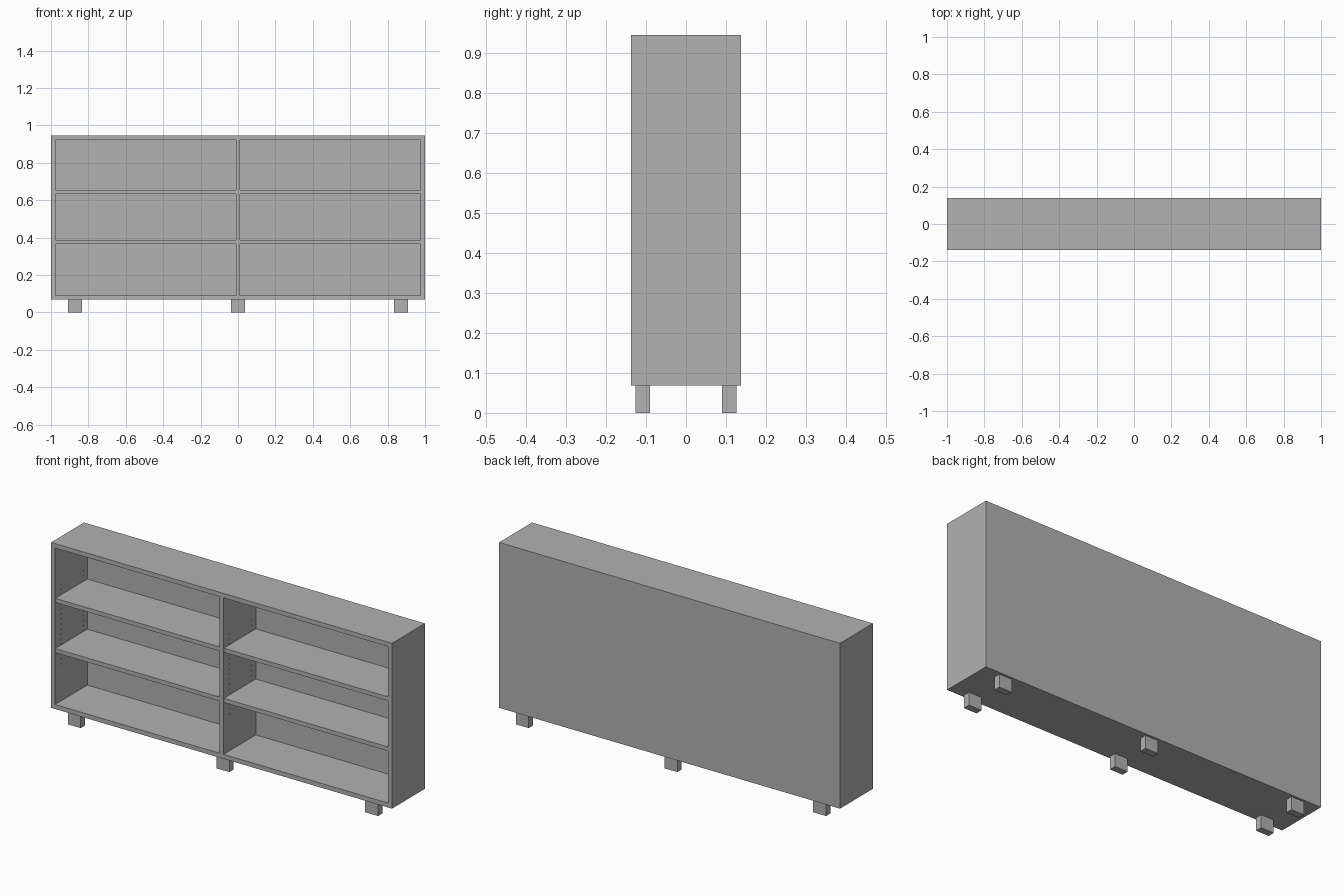
import bpy
import bmesh
from math import pi
from mathutils import Matrix, Vector

if "Cube" in bpy.data.objects:
    bpy.data.objects.remove(bpy.data.objects["Cube"])

# Single flat finish
grey = bpy.data.materials.new("warm_grey")
grey.use_nodes = True
colour = (0.445, 0.445, 0.445, 1)
grey.diffuse_color = colour
for node in grey.node_tree.nodes:
    if node.type == "BSDF_PRINCIPLED":
        node.inputs["Base Color"].default_value = colour

# Overall sizes
W, D = 1.0, 0.138            # half width, half depth
BASE, TOP = 0.068, 0.945     # carcass bottom and top
T = 0.0235                   # board thickness
BACK = 0.006                 # back panel thickness
PITCH = 0.0266               # spacing of the peg holes
SHELVES = (0.366, 0.632)     # undersides of the shelves


def finish(name, bm):
    mesh = bpy.data.meshes.new(name)
    bm.to_mesh(mesh)
    bm.free()
    mesh.materials.append(grey)
    obj = bpy.data.objects.new(name, mesh)
    bpy.context.collection.objects.link(obj)
    return obj


def board(name, low, high):
    """Box between two opposite corners."""
    low, high = Vector(low), Vector(high)
    bm = bmesh.new()
    bmesh.ops.create_cube(bm, size=1)
    bmesh.ops.scale(bm, vec=high - low, verts=bm.verts)
    bmesh.ops.translate(bm, vec=(low + high) / 2, verts=bm.verts)
    return finish(name, bm)


# Carcass
board("top_panel", (-W, -D, TOP - T), (W, D, TOP))
board("bottom_panel", (-W, -D, BASE), (W, D, BASE + T))
board("back_panel", (-W + T, D - BACK, BASE + T), (W - T, D, TOP - T))
right = board("right_side", (-W, -D, BASE + T), (-W + T, D, TOP - T))
left = board("left_side", (W - T, -D, BASE + T), (W, D, TOP - T))
divider = board("divider", (-T / 2, -D, BASE + T), (T / 2, D - BACK, TOP - T))

# Blind peg holes in the upright boards
bm = bmesh.new()
for x in (-W + T, -T / 2, T / 2, W - T):
    for y in (-0.088, 0.097):
        for i in range(17):
            z = SHELVES[0] + (i - 3) * PITCH
            place = Matrix.Translation((x, y, z)) @ Matrix.Rotation(pi / 2, 4, "Y")
            bmesh.ops.create_cone(bm, cap_ends=True, segments=10, radius1=0.003,
                                  radius2=0.003, depth=0.016, matrix=place)
cutter = finish("peg_hole_cutter", bm)
cutter.hide_render = True
cutter.hide_set(True)
cutter.display_type = "WIRE"
for upright in (right, left, divider):
    cut = upright.modifiers.new("peg_holes", "BOOLEAN")
    cut.operation = "DIFFERENCE"
    cut.solver = "EXACT"
    cut.object = cutter

# Shelves, two in each bay
for side, x in (("right", -W + T), ("left", T / 2)):
    for level, z in zip(("lower", "upper"), SHELVES):
        board(f"{side}_{level}_shelf", (x, -D + 0.002, z),
              (x + W - 1.5 * T, D - BACK, z + 0.022))

# Feet, three along the front and three along the back
for place, x in (("right", -0.872), ("middle", 0), ("left", 0.872)):
    for row, y in (("front", -0.108), ("back", 0.108)):
        board(f"{row}_{place}_foot", (x - 0.0375, y - 0.018, 0),
              (x + 0.0375, y + 0.018, BASE))
